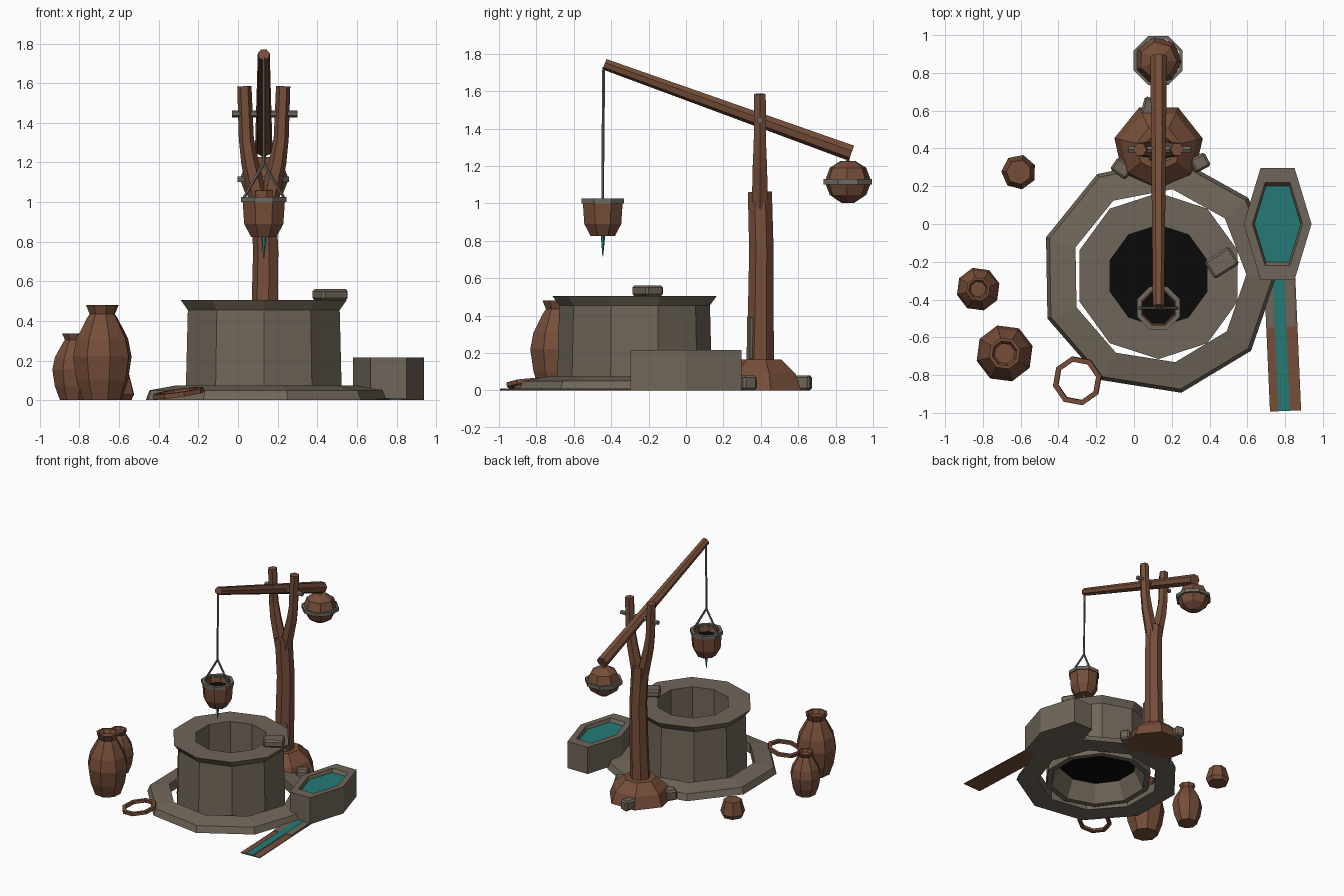
import bpy, bmesh, math
from mathutils import Vector, Matrix

cube = bpy.data.objects.get("Cube")
if cube:
    bpy.data.objects.remove(cube)


def material(name, r, g, b):
    m = bpy.data.materials.new(name)
    m.use_nodes = True
    m.diffuse_color = (r, g, b, 1)
    node = next(n for n in m.node_tree.nodes if n.type == 'BSDF_PRINCIPLED')
    node.inputs["Base Color"].default_value = (r, g, b, 1)
    node.inputs["Roughness"].default_value = 0.9
    return m


WOOD = material("brown wood and clay", .181, .076, .041)
STONE = material("grey stone", .162, .133, .100)
IRON = material("grey iron", .150, .142, .118)
WATER = material("teal water", .018, .195, .181)
DARK = material("black depth", .003, .003, .003)


def finish(name, bm, mat):
    bmesh.ops.recalc_face_normals(bm, faces=bm.faces)
    mesh = bpy.data.meshes.new(name)
    bm.to_mesh(mesh)
    bm.free()
    mesh.materials.append(mat)
    ob = bpy.data.objects.new(name, mesh)
    bpy.context.scene.collection.objects.link(ob)
    return ob


def skin(bm, rings, loop=False):
    n = len(rings[0])
    pairs = list(zip(rings, rings[1:]))
    if loop:
        pairs.append((rings[-1], rings[0]))
    for a, b in pairs:
        for i in range(n):
            j = (i + 1) % n
            bm.faces.new((a[i], a[j], b[j], b[i]))


def lathe(name, profile, sides, at, mat, turn=90, loop=False, stretch=(1, 1)):
    """Turn (radius, height) points into a faceted body; loop leaves a hole."""
    bm = bmesh.new()
    rings = []
    for r, z in profile:
        ring = []
        for i in range(sides):
            a = math.radians(turn) + math.tau * i / sides
            ring.append(bm.verts.new((r * math.cos(a) * stretch[0],
                                      r * math.sin(a) * stretch[1], z)))
        rings.append(ring)
    skin(bm, rings, loop)
    if not loop:
        bm.faces.new(rings[0])
        bm.faces.new(rings[-1])
    ob = finish(name, bm, mat)
    ob.location = at
    return ob


def tube(name, path, radii, mat, sides=6):
    """Sweep a polygon with changing radius along a path."""
    bm = bmesh.new()
    pts = [Vector(p) for p in path]
    rings = []
    for i, p in enumerate(pts):
        d = (pts[min(i + 1, len(pts) - 1)] - pts[max(i - 1, 0)]).normalized()
        ref = Vector((0, 1, 0)) if abs(d.y) < .8 else Vector((1, 0, 0))
        u = d.cross(ref).normalized()
        v = d.cross(u)
        rings.append([bm.verts.new(p + radii[i] * (u * math.cos(math.tau * k / sides)
                                                   + v * math.sin(math.tau * k / sides)))
                      for k in range(sides)])
    skin(bm, rings)
    bm.faces.new(rings[0])
    bm.faces.new(rings[-1])
    return finish(name, bm, mat)


def block(name, at, size, mat, turn=0, bevel=0.0):
    bm = bmesh.new()
    bmesh.ops.create_cube(bm, size=1, matrix=Matrix.Diagonal((*size, 1)))
    if bevel:
        bmesh.ops.bevel(bm, geom=bm.edges[:], offset=bevel, segments=1, affect='EDGES')
    ob = finish(name, bm, mat)
    ob.location = at
    ob.rotation_euler.z = math.radians(turn)
    return ob


# Well: paving ring, faceted wall with flared rim, dark depth
WELL = (.13, -.275, 0)
lathe("paving_ring", [(.63, 0), (.61, .05), (.465, .075), (.465, 0)], 9, WELL, STONE, 1, True)
lathe("well_wall", [(.415, 0), (.403, .455), (.44, .505), (.27, .505), (.27, .15),
                    (.3, .15), (.37, 0)], 10, WELL, STONE, 90, True)
lathe("well_depth", [(.298, .14), (.298, .148)], 10, WELL, DARK)
block("rim_stone", (.465, -.205, .533), (.155, .11, .058), STONE, 32, .012)

# Trough, its water and the runoff channel
TROUGH = (.76, 0, 0)
oval = (.18, .342)
lathe("trough", [(1, 0), (1, .215), (.74, .215), (.68, .185), (.68, .15)], 6, TROUGH, STONE, 0,
      stretch=oval)
lathe("trough_water", [(.68, .185), (.68, .19)], 6, TROUGH, WATER, 0, stretch=oval)
block("channel_board", (.787, -.64, .003), (.165, .7, .006), WOOD, 2.5)
block("channel_stone", (.772, -.42, .005), (.155, .25, .008), STONE, 2.5)
block("channel_water", (.78, -.64, .008), (.06, .7, .006), WATER, 2.5)

# Forked post on its mound
POST = (.13, .40, 0)
lathe("mound", [(.24, 0), (.205, .09), (.12, .165)], 7, POST, WOOD, 64)
tube("post_trunk", [(.13, .395, .05), (.138, .4, .45), (.143, .403, .75), (.13, .395, 1.06)],
     [.078, .07, .067, .066], WOOD, 7)
for side, label in ((-1, "right"), (1, "left")):
    tube(label + "_fork", [(.13 + side * x, .395, z) for x, z in
                           ((.02, .98), (.07, 1.2), (.088, 1.32), (.098, 1.585))],
         [.05, .044, .038, .036], WOOD)
tube("axle", [(-.03, .395, 1.445), (.3, .395, 1.445)], [.018, .018], IRON)
block("post_splint", (.165, .35, .28), (.05, .035, .22), STONE, 20)
for i, (x, y, w, d, a) in enumerate(((-.065, .295, .1, .08, -35), (.35, .325, .09, .08, 28),
                                     (.08, .62, .07, .1, -15))):
    block("mound_stone_%d" % (i + 1), (x, y, .04), (w, d, .08), STONE, a, .012)

# Sweep beam with counterweight
tube("sweep_beam", [(.13, -.435, 1.745), (.13, .885, 1.27)], [.031, .045], WOOD, 7)
WEIGHT = (.128, .865, 1.115)
lathe("counterweight", [(.035, -.112), (.1, -.07), (.128, 0), (.1, .075), (.04, .112)], 7,
      WEIGHT, WOOD, 100)
lathe("counterweight_band", [(.122, -.014), (.14, -.014), (.14, .014), (.122, .014)], 8,
      WEIGHT, IRON, 22.5, True)
tube("weight_tie", [(.13, .865, 1.2), (.13, .865, 1.28)], [.012, .012], IRON)

# Rope, bail and bucket
tube("rope", [(.13, -.44, 1.73), (.13, -.445, 1.19)], [.008, .008], IRON, 5)
for side, label in ((-1, "right"), (1, "left")):
    tube(label + "_bail", [(.13, -.445, 1.195), (.13 + side * .105, -.445, 1.015)],
         [.008, .008], IRON, 5)
BUCKET = (.13, -.445, 0)
lathe("bucket", [(.07, .825), (.107, .89), (.116, 1.015), (.092, 1.015), (.085, .965)], 8,
      BUCKET, WOOD, 22.5)
lathe("bucket_hoop", [(.123, 1.0), (.123, 1.027), (.098, 1.027), (.098, 1.0)], 8,
      BUCKET, IRON, 22.5, True)
lathe("bucket_depth", [(.086, .966), (.088, .972)], 8, BUCKET, DARK, 22.5)
lathe("drip", [(.002, .715), (.013, .825)], 5, BUCKET, WATER)

# Clay jars and upturned pot
jar = [(.1, 0), (.135, .1), (.153, .22), (.135, .31), (.08, .415), (.066, .435), (.085, .48),
       (.068, .48), (.055, .45)]
for name, at, wide, tall in (("large_jar", (-.685, -.685, 0), 1, 1),
                             ("small_jar", (-.825, -.345, 0), .76, .7)):
    lathe(name, [(r * wide, z * tall) for r, z in jar], 8, at, WOOD, 15)
lathe("upturned_pot", [(.078, 0), (.093, .03), (.066, .13)], 7, (-.61, .275, 0), WOOD, 75)

# Loose hoop leaning on the paving
hoop = lathe("loose_hoop", [(.132, -.012), (.132, .012), (.104, .012), (.104, -.012)], 8,
             (-.3, -.83, .036), WOOD, 12, True)
hoop.rotation_euler = (math.radians(4), math.radians(-8), 0)
